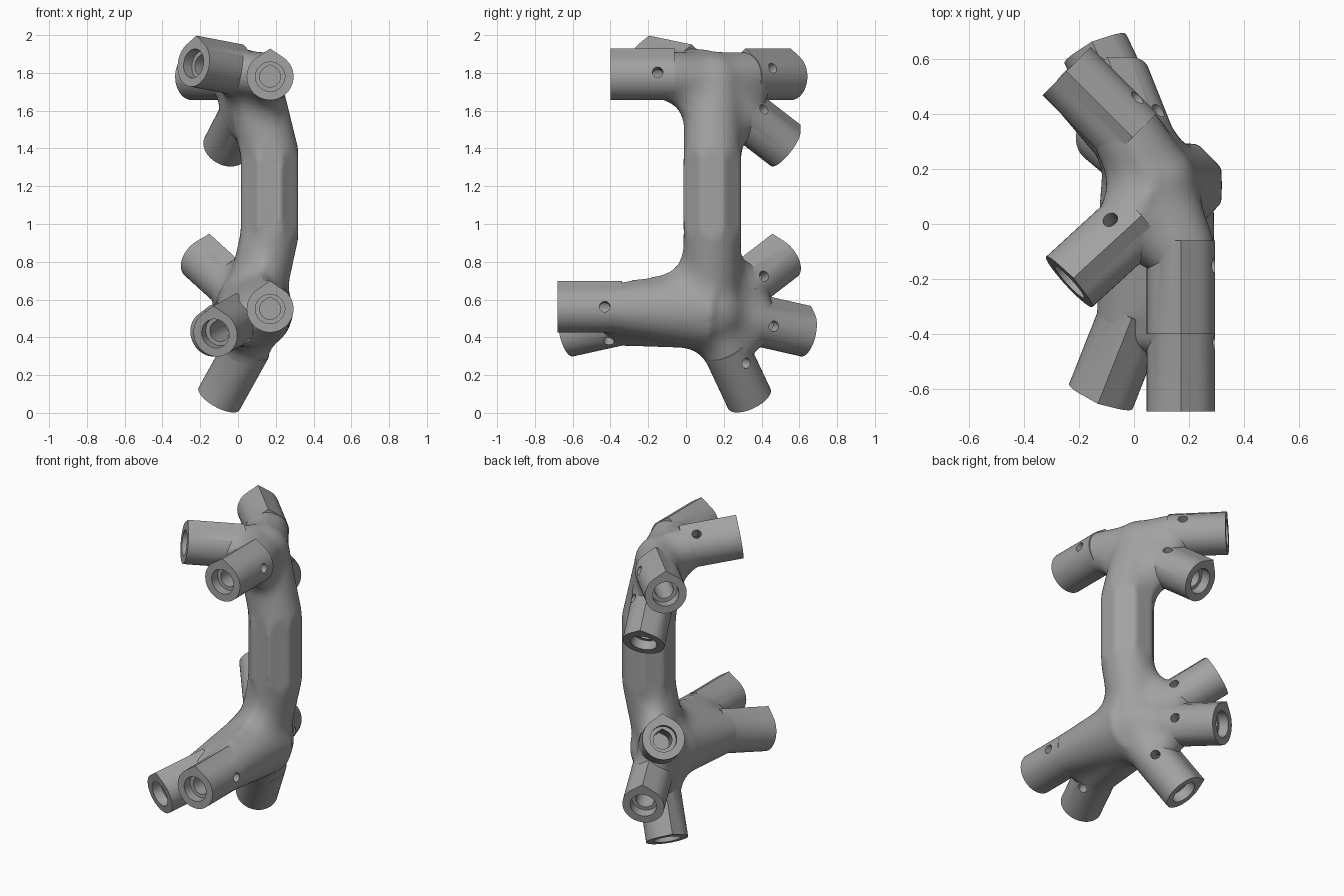
import bpy, bmesh, math
from mathutils import Vector, Matrix

if "Cube" in bpy.data.objects:
    bpy.data.objects.remove(bpy.data.objects["Cube"], do_unlink=True)

UP = Vector((0, 0, 1))
R = 0.124        # socket tube radius
FILLET = 0.095   # blend radius between branches
HUB_TOP = Vector((0.075, 0.145, 1.75))
HUB_LOW = Vector((0.08, 0.13, 0.54))

grey = bpy.data.materials.new("matte grey")
grey.use_nodes = True
grey.diffuse_color = (0.36, 0.36, 0.36, 1)
grey.node_tree.nodes["Principled BSDF"].inputs["Base Color"].default_value = (0.36, 0.36, 0.36, 1)

# Branches: hub, root radius, end centre, outward direction, pin hole side and lift
BRANCHES = [
    (HUB_TOP, 0.14, (0.17, -0.40, 1.78), (0, -1, 0), 1, 0.2),
    (HUB_TOP, 0.15, (-0.235, -0.21, 1.85), (-0.73, -0.67, 0.14), -1, 1.6),
    (HUB_TOP, 0.15, (-0.245, 0.555, 1.78), (-0.7, 0.7, 0), 1, 0.4),
    (HUB_TOP, 0.15, (-0.065, 0.525, 1.405), (-0.3, 0.75, -0.58), 1, 0.7),
    (HUB_LOW, 0.215, (0.17, -0.68, 0.55), (0, -1, 0), 1, 0.1),
    (HUB_LOW, 0.205, (-0.12, -0.625, 0.42), (-0.36, -0.91, -0.2), 1, -1.2),
    (HUB_LOW, 0.14, (-0.14, 0.635, 0.42), (-0.42, 0.88, -0.2), 1, -0.1),
    (HUB_LOW, 0.14, (-0.2, 0.515, 0.82), (-0.55, 0.65, 0.5), 1, 0.3),
    (HUB_LOW, 0.16, (-0.1, 0.335, 0.075), (-0.45, 0.38, -0.81), 1, -0.2),
]


def frame(direction):
    """Unit direction with side and up vectors square to it."""
    d = Vector(direction).normalized()
    if d.cross(UP).length < 0.01:
        return d, Vector((1, 0, 0)), Vector((0, 1, 0))
    side = UP.cross(d).normalized()
    return d, side, d.cross(side)


def prism(bm, a, b, radius_a, radius_b, tip=1.0, n=48):
    """Closed tube from a to b, with an optional teardrop tip on top."""
    d, side, up = frame(b - a)
    flat = math.acos(1 / tip)
    rings = []
    for p, radius in ((a, radius_a), (b, radius_b)):
        ring = []
        for i in range(n):
            t = 2 * math.pi * (i + (0.5 if tip == 1 else 0)) / n
            near = min(t, 2 * math.pi - t)
            r = radius / math.cos(flat - near) if near < flat else radius
            ring.append(bm.verts.new(p + r * (math.cos(t) * up + math.sin(t) * side)))
        rings.append(ring)
    for i in range(n):
        j = (i + 1) % n
        bm.faces.new((rings[0][i], rings[0][j], rings[1][j], rings[1][i]))
    bm.faces.new(rings[0][::-1])
    bm.faces.new(rings[1])


def ball(bm, p, radius):
    bmesh.ops.create_uvsphere(bm, u_segments=32, v_segments=16, radius=radius,
                              matrix=Matrix.Translation(p))


def finish(name, bm):
    bmesh.ops.recalc_face_normals(bm, faces=bm.faces)
    me = bpy.data.meshes.new(name)
    bm.to_mesh(me)
    bm.free()
    me.materials.append(grey)
    ob = bpy.data.objects.new(name, me)
    bpy.context.collection.objects.link(ob)
    return ob


def modify(ob, kind, **settings):
    mod = ob.modifiers.new(kind.lower(), kind)
    for key, value in settings.items():
        setattr(mod, key, value)
    bpy.context.view_layer.objects.active = ob
    bpy.ops.object.modifier_apply(modifier=mod.name)


def boolean(ob, other, operation):
    modify(ob, "BOOLEAN", object=other, operation=operation, solver="EXACT")
    bpy.data.objects.remove(other, do_unlink=True)


# Swollen skeleton: bowed column with an eight-sided shaft, hubs and arms
bm = bmesh.new()
thick = 0.154 + FILLET
low, high = Vector((0.167, 0.14, 0.94)), Vector((0.167, 0.14, 1.38))
prism(bm, HUB_LOW, low, thick, thick)
prism(bm, low, high, thick * 1.07, thick * 1.07, n=8)
prism(bm, high, HUB_TOP, thick, thick)
for p, r in ((HUB_LOW, 0.19), (low, 0.156), (high, 0.156), (HUB_TOP, 0.158)):
    ball(bm, p, r + FILLET)
for hub, root, end, direction, sign, lift in BRANCHES:
    elbow = Vector(end) - frame(direction)[0] * 0.3
    prism(bm, hub, elbow, root + FILLET, R + 0.004 + FILLET, tip=1.08)
    ball(bm, elbow, R + 0.004 + FILLET)
body = finish("branching_connector", bm)

# Fuse, then shrink back so the inner corners become fillets
modify(body, "REMESH", mode="VOXEL", voxel_size=0.02)
modify(body, "SMOOTH", factor=0.5, iterations=6)
modify(body, "DISPLACE", strength=-FILLET, mid_level=0.0)
modify(body, "REMESH", mode="VOXEL", voxel_size=0.015)
modify(body, "SMOOTH", factor=0.5, iterations=10)

# Crisp teardrop socket tubes
for hub, root, end, direction, sign, lift in BRANCHES:
    d = frame(direction)[0]
    end = Vector(end)
    bm = bmesh.new()
    prism(bm, end - d * 0.34, end, R, R, tip=1.2)
    boolean(body, finish("socket_tube", bm), "UNION")

# Stepped bores and a pin hole in each socket
for hub, root, end, direction, sign, lift in BRANCHES:
    d, side, up = frame(direction)
    end = Vector(end)
    pin = (side * math.copysign(sign, sign * side.x) + up * lift).normalized()
    hole = end - d * 0.25
    cuts = [(end - d * 0.06, end + d * 0.05, 0.078, 1.0, 32),
            (end - d * 0.28, end, 0.055, 1.15, 32),
            (hole, hole + pin * 0.25, 0.028, 1.0, 20)]
    for a, b, radius, tip, n in cuts:
        bm = bmesh.new()
        prism(bm, a, b, radius, radius, tip, n)
        boolean(body, finish("cutter", bm), "DIFFERENCE")

# Smooth skin with crisp rims
bpy.ops.object.select_all(action="DESELECT")
body.select_set(True)
bpy.context.view_layer.objects.active = body
bpy.ops.object.shade_smooth_by_angle(angle=math.radians(32))
